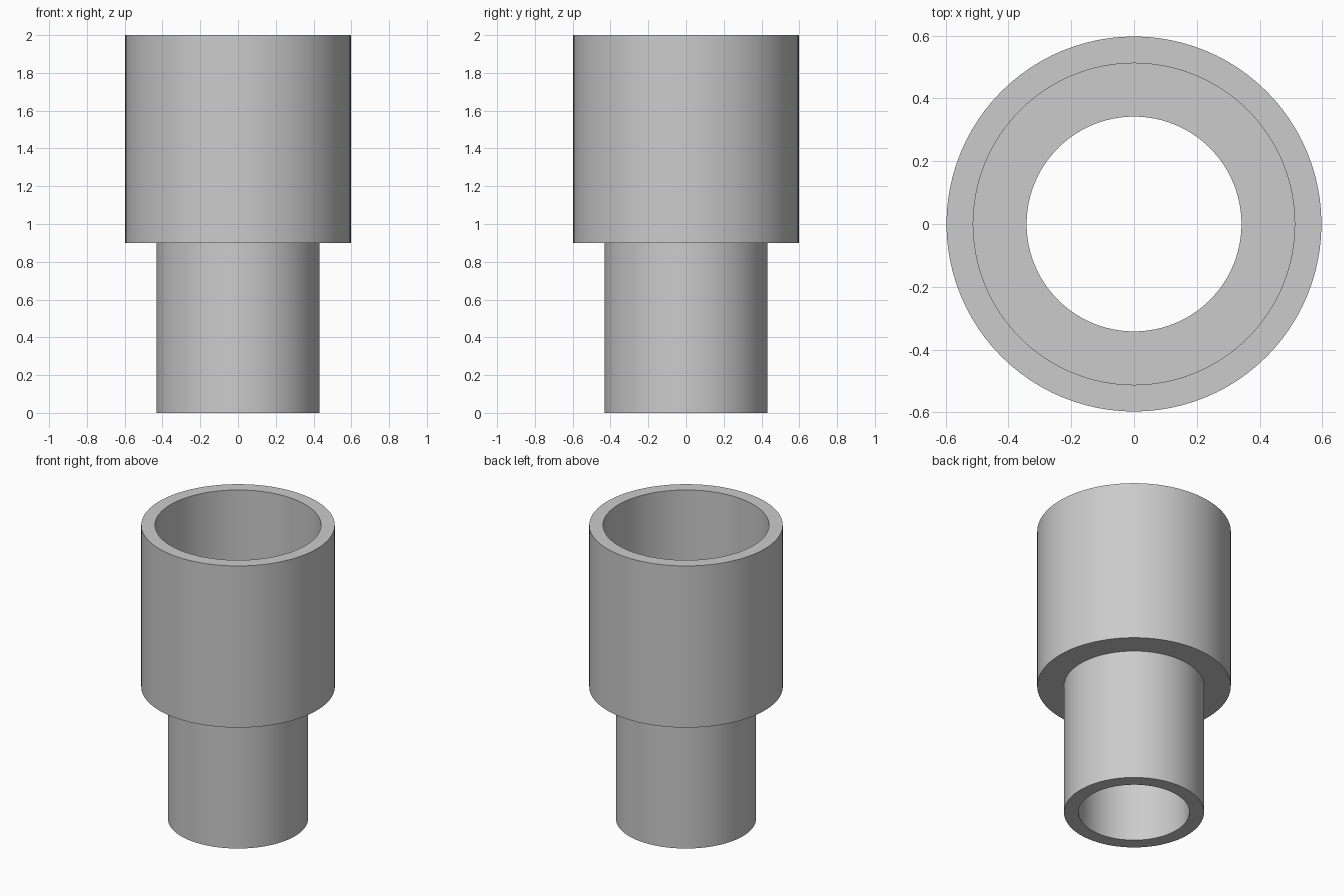
import bpy
import bmesh
import math

cube = bpy.data.objects.get("Cube")
if cube:
    bpy.data.objects.remove(cube, do_unlink=True)

# Plain grey material
grey = bpy.data.materials.new("plain_grey")
grey.use_nodes = True
colour = (0.6, 0.6, 0.6, 1.0)
grey.diffuse_color = colour
grey.node_tree.nodes["Principled BSDF"].inputs["Base Color"].default_value = colour

# Wall section: wide socket above, narrow spigot below, stepped bore
SEGMENTS = 96
STEP, WALL = 0.9, 0.085
section = [
    (0.342, 0), (0.432, 0), (0.432, STEP), (0.597, STEP),
    (0.597, 2), (0.512, 2), (0.512, STEP + WALL), (0.342, STEP + WALL),
]

# Revolve the section into a closed hollow body
bm = bmesh.new()
rings = []
for radius, z in section:
    ring = []
    for i in range(SEGMENTS):
        a = math.tau * i / SEGMENTS
        ring.append(bm.verts.new((radius * math.cos(a), radius * math.sin(a), z)))
    rings.append(ring)
for k, ring in enumerate(rings):
    above = rings[(k + 1) % len(rings)]
    for i in range(SEGMENTS):
        j = (i + 1) % SEGMENTS
        bm.faces.new((ring[i], ring[j], above[j], above[i]))
bmesh.ops.recalc_face_normals(bm, faces=bm.faces)
mesh = bpy.data.meshes.new("stepped_pipe_adapter")
bm.to_mesh(mesh)
bm.free()
mesh.materials.append(grey)

adapter = bpy.data.objects.new("stepped_pipe_adapter", mesh)
bpy.context.collection.objects.link(adapter)
bpy.ops.object.select_all(action="DESELECT")
adapter.select_set(True)
bpy.context.view_layer.objects.active = adapter
bpy.ops.object.shade_smooth_by_angle(angle=math.radians(30))
